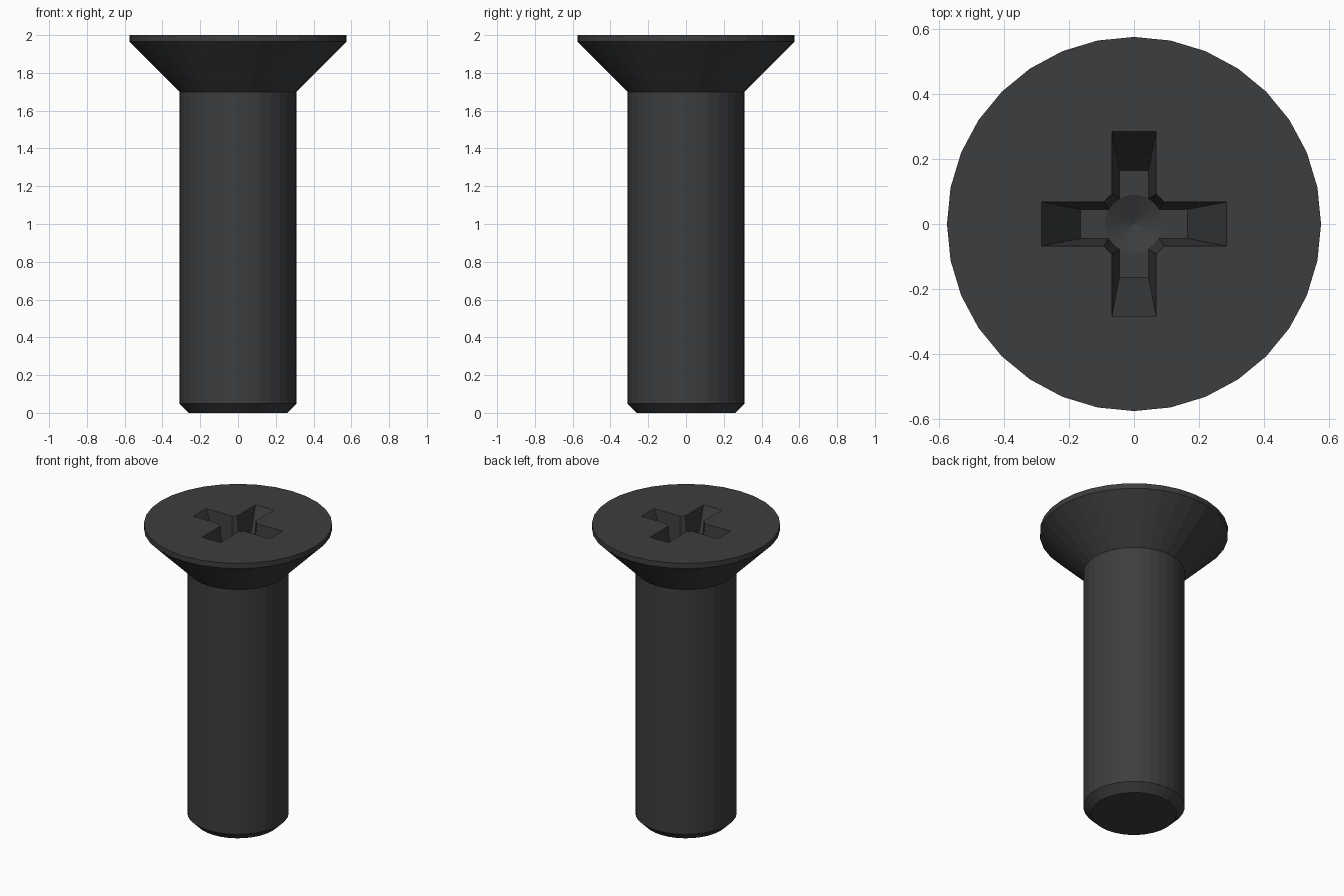
import bpy, bmesh, math

if "Cube" in bpy.data.objects:
    bpy.data.objects.remove(bpy.data.objects["Cube"])

SIDES = 32
TOP = 2.0
DEPTH = 0.28


def make_object(name, bm):
    bmesh.ops.recalc_face_normals(bm, faces=bm.faces)
    mesh = bpy.data.meshes.new(name)
    bm.to_mesh(mesh)
    bm.free()
    obj = bpy.data.objects.new(name, mesh)
    bpy.context.collection.objects.link(obj)
    return obj


def loft(name, rings, tip=None):
    """Skin a stack of equal-length rings; close with caps or a bottom tip."""
    bm = bmesh.new()
    loops = [[bm.verts.new(p) for p in ring] for ring in rings]
    n = len(loops[0])
    for a, b in zip(loops, loops[1:]):
        for i in range(n):
            j = (i + 1) % n
            bm.faces.new((a[i], a[j], b[j], b[i]))
    bm.faces.new(loops[-1])
    if tip is None:
        bm.faces.new(loops[0])
    else:
        t = bm.verts.new(tip)
        for i in range(n):
            bm.faces.new((t, loops[0][(i + 1) % n], loops[0][i]))
    return make_object(name, bm)


def circle(r, z, n=SIDES):
    return [(r * math.cos(math.tau * i / n), r * math.sin(math.tau * i / n), z)
            for i in range(n)]


def rect(x, y, z):
    return [(-x, -y, z), (x, -y, z), (x, y, z), (-x, y, z)]


# Countersunk screw body: chamfered end, shank, conical head, thin rim
profile = [(0.26, 0), (0.31, 0.05), (0.31, 1.70), (0.575, 1.965), (0.575, TOP)]
screw = loft("countersunk_screw", [circle(r, z) for r, z in profile])

# Cross recess cutters, tapered and extended above the head by half the depth
floor, above = TOP - DEPTH, TOP + DEPTH / 2
length = (0.165, 0.285 + 0.06)
width = (0.045, 0.068 + 0.0115)
cutters = [
    loft("recess_centre", [circle(0.09, floor), circle(0.1265, above)],
         tip=(0, 0, floor - 0.04)),
    loft("recess_slot_x", [rect(length[0], width[0], floor),
                           rect(length[1], width[1], above)]),
    loft("recess_slot_y", [rect(width[0], length[0], floor),
                           rect(width[1], length[1], above)]),
]

# Cut the recess into the head
bpy.context.view_layer.objects.active = screw
for cutter in cutters:
    mod = screw.modifiers.new("recess", 'BOOLEAN')
    mod.operation = 'DIFFERENCE'
    mod.solver = 'EXACT'
    mod.object = cutter
    bpy.ops.object.modifier_apply(modifier=mod.name)
    bpy.data.objects.remove(cutter)

# Dark steel
steel = bpy.data.materials.new("dark_steel")
steel.diffuse_color = (0.045, 0.047, 0.05, 1)
steel.use_nodes = True
steel.node_tree.nodes["Principled BSDF"].inputs["Base Color"].default_value = steel.diffuse_color
screw.data.materials.clear()
screw.data.materials.append(steel)
